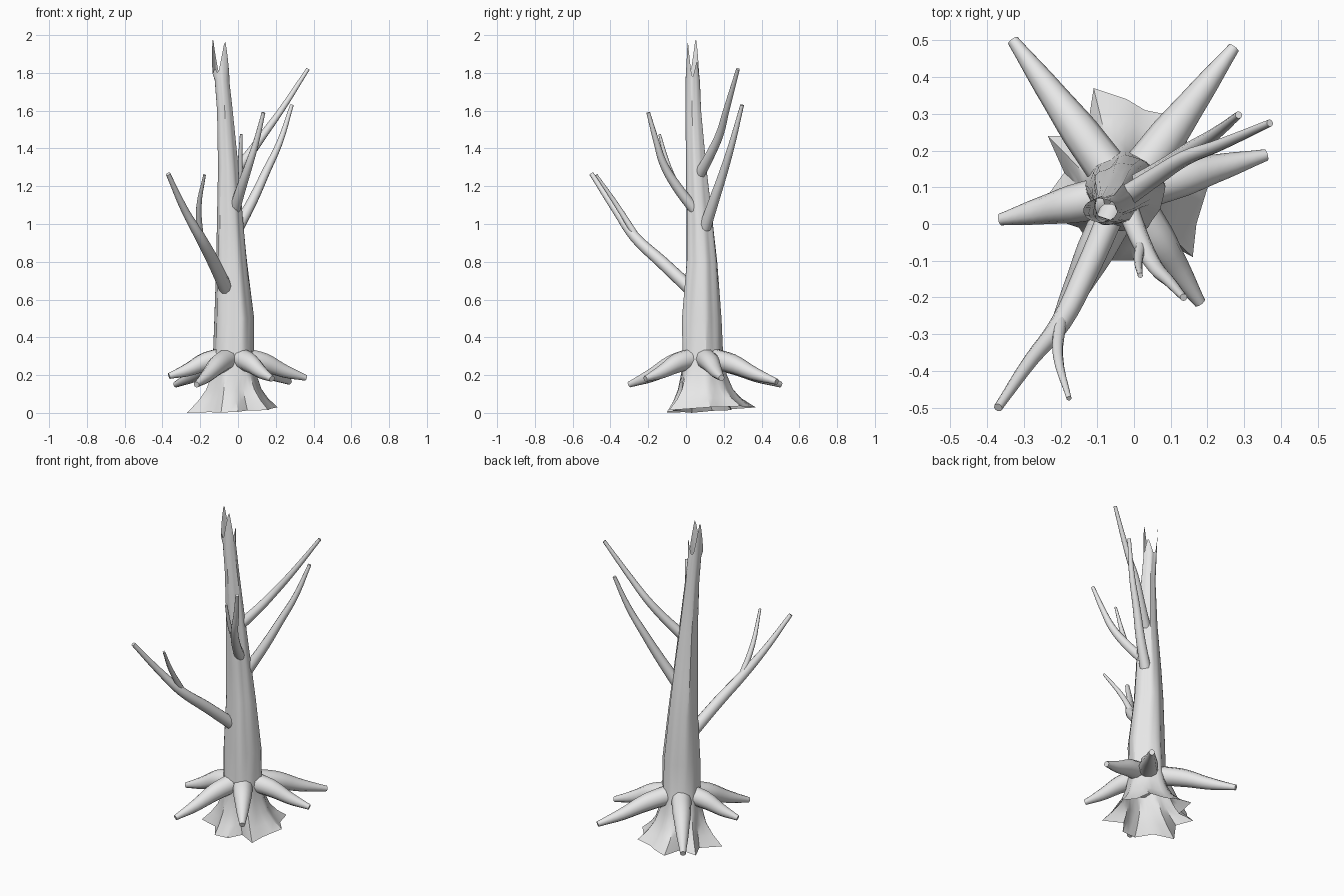
import bpy, bmesh, math
from mathutils import Vector

cube = bpy.data.objects.get("Cube")
if cube:
    bpy.data.objects.remove(cube, do_unlink=True)

bark = bpy.data.materials.new("pale_grey_bark")
bark.use_nodes = True
bark.diffuse_color = (0.8, 0.8, 0.8, 1)
bark.node_tree.nodes["Principled BSDF"].inputs["Base Color"].default_value = (0.8, 0.8, 0.8, 1)


def activate(obj):
    bpy.ops.object.select_all(action='DESELECT')
    obj.select_set(True)
    bpy.context.view_layer.objects.active = obj


def limb(name, points, radii):
    """Tapered round limb along a smooth path."""
    curve = bpy.data.curves.new(name, 'CURVE')
    curve.dimensions = '3D'
    curve.bevel_depth = 1
    curve.bevel_resolution = 3
    curve.resolution_u = 4
    curve.use_fill_caps = True
    spline = curve.splines.new('BEZIER')
    spline.bezier_points.add(len(points) - 1)
    for bp, co, r in zip(spline.bezier_points, points, radii):
        bp.co = co
        bp.radius = r
        bp.handle_left_type = bp.handle_right_type = 'AUTO'
    obj = bpy.data.objects.new(name, curve)
    bpy.context.collection.objects.link(obj)
    curve.materials.append(bark)
    activate(obj)
    bpy.ops.object.convert(target='MESH')
    bpy.ops.object.shade_smooth_by_angle(angle=math.radians(50))


# Trunk: ragged flared foot, fluted column, splintered top
foot = [(.21, .13), (.15, .20), (.13, .29), (.03, .31), (-.02, .34), (-.11, .37),
        (-.13, .24), (-.235, .24), (-.19, .14), (-.27, .03), (-.15, -.01),
        (-.09, -.10), (0, -.10), (.05, -.03), (.16, -.09), (.17, 0)]
SIDES = 2 * len(foot)

# height, centre x, centre y, radius, share of the foot outline
levels = [(0, -.025, .09, .11, 1), (.06, -.025, .09, .11, .6), (.12, -.025, .088, .108, .32),
          (.2, -.025, .085, .106, .12), (.3, -.025, .085, .105, 0), (.5, -.022, .08, .103, 0),
          (.8, -.035, .083, .081, 0), (1, -.043, .073, .07, 0), (1.3, -.053, .055, .053, 0),
          (1.6, -.07, .04, .04, 0), (1.76, -.085, .037, .037, 0)]
# angle, height and half width of each splinter
splinters = [(152, .215, 55), (300, .2, 50), (40, .09, 40), (230, .05, 30)]


def foot_point(i):
    a = Vector(foot[i // 2])
    b = Vector(foot[(i + 1) // 2 % len(foot)])
    return (a + b) / 2


def flute(a, z):
    return 1 + .045 * math.sin(5 * a + 1.5 * z) + .03 * math.sin(9 * a - 2 * z)


bm = bmesh.new()
rings = []
for z, cx, cy, r, share in levels:
    ring = []
    for i in range(SIDES):
        a = math.tau * i / SIDES
        rr = r * flute(a, z)
        p = Vector((cx + rr * math.cos(a), cy + rr * math.sin(a)))
        p = p.lerp(foot_point(i), share)
        tilt = (.012 + .05 * p.x + .06 * p.y) * share
        ring.append(bm.verts.new((p.x, p.y, z + tilt)))
    rings.append(ring)
top = []
for i in range(SIDES):
    a = 360 * i / SIDES
    rise = 0
    for angle, height, width in splinters:
        gap = abs((a - angle + 180) % 360 - 180)
        rise = max(rise, height * (1 - gap / width))
    t = math.radians(a)
    top.append(bm.verts.new((-.092 + .046 * math.cos(t), .037 + .032 * math.sin(t), 1.78 + rise)))
rings.append(top)
for low, high in zip(rings, rings[1:]):
    for i in range(SIDES):
        j = (i + 1) % SIDES
        bm.faces.new((low[i], low[j], high[j], high[i]))
mesh = bpy.data.meshes.new("trunk")
bm.to_mesh(mesh)
bm.free()
mesh.materials.append(bark)
trunk = bpy.data.objects.new("trunk", mesh)
bpy.context.collection.objects.link(trunk)
activate(trunk)
bpy.ops.object.shade_smooth_by_angle(angle=math.radians(35))

# Roots: thick tapered spikes spreading around the trunk
tips = {"back_right": (-.33, .5, .15), "back_left": (.272, .48, .165), "left": (.36, .188, .185),
        "front_left": (.18, -.215, .18), "front_right": (-.22, -.3, .15), "right": (-.365, .012, .195)}
axis = Vector((-.025, .085, .29))
for side, tip in tips.items():
    tip = Vector(tip)
    out = (tip - axis)
    out.z = 0
    start = axis + out.normalized() * .05
    limb(side + "_root",
         [start, start.lerp(tip, .33) + Vector((0, 0, .012)), start.lerp(tip, .67), tip],
         [.058, .052, .035, .016])

# Branches and twigs
limb("front_right_branch",
     [(-.06, .03, .65), (-.13, -.13, .80), (-.2, -.27, .93), (-.28, -.37, 1.07), (-.37, -.5, 1.265)],
     [.036, .033, .028, .02, .012])
limb("front_right_twig", [(-.2, -.26, .93), (-.207, -.36, 1.09), (-.177, -.475, 1.26)],
     [.018, .014, .007])
limb("front_left_branch",
     [(-.02, .05, 1.07), (.02, -.05, 1.2), (.06, -.12, 1.32), (.095, -.155, 1.43), (.135, -.2, 1.59)],
     [.03, .026, .021, .016, .01])
limb("front_left_twig", [(.02, -.05, 1.2), (.012, -.1, 1.33), (.017, -.14, 1.475)],
     [.016, .012, .007])
limb("upper_back_left_branch",
     [(-.03, .07, 1.26), (.06, .13, 1.37), (.14, .18, 1.48), (.22, .21, 1.59), (.37, .275, 1.82)],
     [.03, .025, .021, .017, .01])
limb("lower_back_left_branch",
     [(0, .1, .98), (.08, .15, 1.13), (.15, .2, 1.28), (.22, .245, 1.43), (.285, .297, 1.63)],
     [.032, .027, .022, .017, .01])
